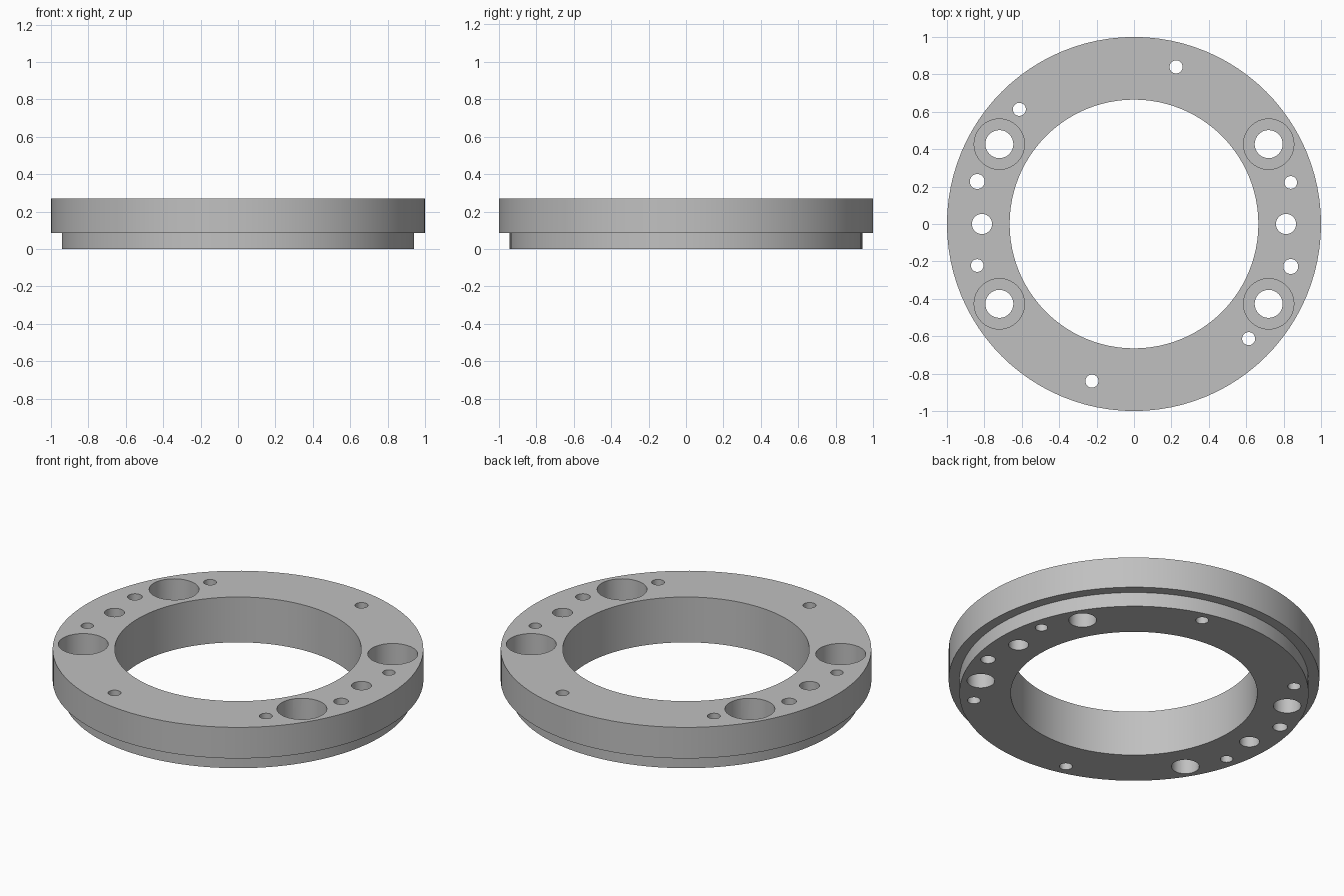
import bpy
import bmesh
import math

cube = bpy.data.objects.get("Cube")
if cube:
    bpy.data.objects.remove(cube, do_unlink=True)

# Single plain metal colour
metal = bpy.data.materials.new("grey_metal")
metal.use_nodes = True
grey = (0.53, 0.53, 0.53, 1)
metal.diffuse_color = grey
metal.node_tree.nodes["Principled BSDF"].inputs["Base Color"].default_value = grey

TOP, STEP = 0.27, 0.085
INNER, LIP, OUTER = 0.665, 0.942, 1.0


def add_object(name, bm):
    bmesh.ops.recalc_face_normals(bm, faces=bm.faces)
    mesh = bpy.data.meshes.new(name)
    bm.to_mesh(mesh)
    bm.free()
    mesh.materials.append(metal)
    obj = bpy.data.objects.new(name, mesh)
    bpy.context.collection.objects.link(obj)
    return obj


def lathe(name, profile, sides):
    """Closed (radius, z) profile swept around the z axis."""
    bm = bmesh.new()
    rings = []
    for r, z in profile:
        rings.append([bm.verts.new((r * math.cos(a), r * math.sin(a), z))
                      for a in (math.tau * i / sides for i in range(sides))])
    for k, ring in enumerate(rings):
        nxt = rings[(k + 1) % len(rings)]
        for i in range(sides):
            j = (i + 1) % sides
            bm.faces.new((ring[i], ring[j], nxt[j], nxt[i]))
    return add_object(name, bm)


def drill(target, name, x, y, radius, bottom):
    """Cut a round hole from above the top face down to the given height."""
    bm = bmesh.new()
    bmesh.ops.create_cone(bm, cap_ends=True, segments=32, radius1=radius,
                          radius2=radius, depth=TOP + 0.1 - bottom)
    bmesh.ops.translate(bm, verts=bm.verts, vec=(x, y, (TOP + 0.1 + bottom) / 2))
    cutter = add_object(name, bm)
    cutter.hide_render = True
    mod = target.modifiers.new(name, 'BOOLEAN')
    mod.operation = 'DIFFERENCE'
    mod.solver = 'EXACT'
    mod.object = cutter
    return cutter


# Stepped ring body
flange = lathe("flange_ring", [(INNER, 0), (LIP, 0), (LIP, STEP),
                               (OUTER, STEP), (OUTER, TOP), (INNER, TOP)], 96)

# Small through holes, repeated by a half turn
holes = [(0.225, 0.84, 0.035), (-0.613, 0.613, 0.035), (-0.838, 0.227, 0.04),
         (-0.813, 0, 0.054), (-0.838, -0.222, 0.034)]
cutters = []
for x, y, r in holes:
    for s in (1, -1):
        cutters.append(drill(flange, "through_hole", s * x, s * y, r, -0.1))

# Counterbored bolt holes
for sx in (1, -1):
    for sy in (1, -1):
        x, y = sx * 0.72, sy * 0.427
        cutters.append(drill(flange, "bolt_hole", x, y, 0.075, -0.1))
        cutters.append(drill(flange, "bolt_counterbore", x, y, 0.135, TOP - 0.16))

# Bake the cuts, then remove the cutters
bpy.context.view_layer.update()
graph = bpy.context.evaluated_depsgraph_get()
baked = bpy.data.meshes.new_from_object(flange.evaluated_get(graph))
flange.modifiers.clear()
flange.data = baked
for c in cutters:
    bpy.data.objects.remove(c, do_unlink=True)

# Smooth walls with sharp rims
bpy.ops.object.select_all(action='DESELECT')
flange.select_set(True)
bpy.context.view_layer.objects.active = flange
bpy.ops.object.shade_smooth_by_angle(angle=math.radians(30))
